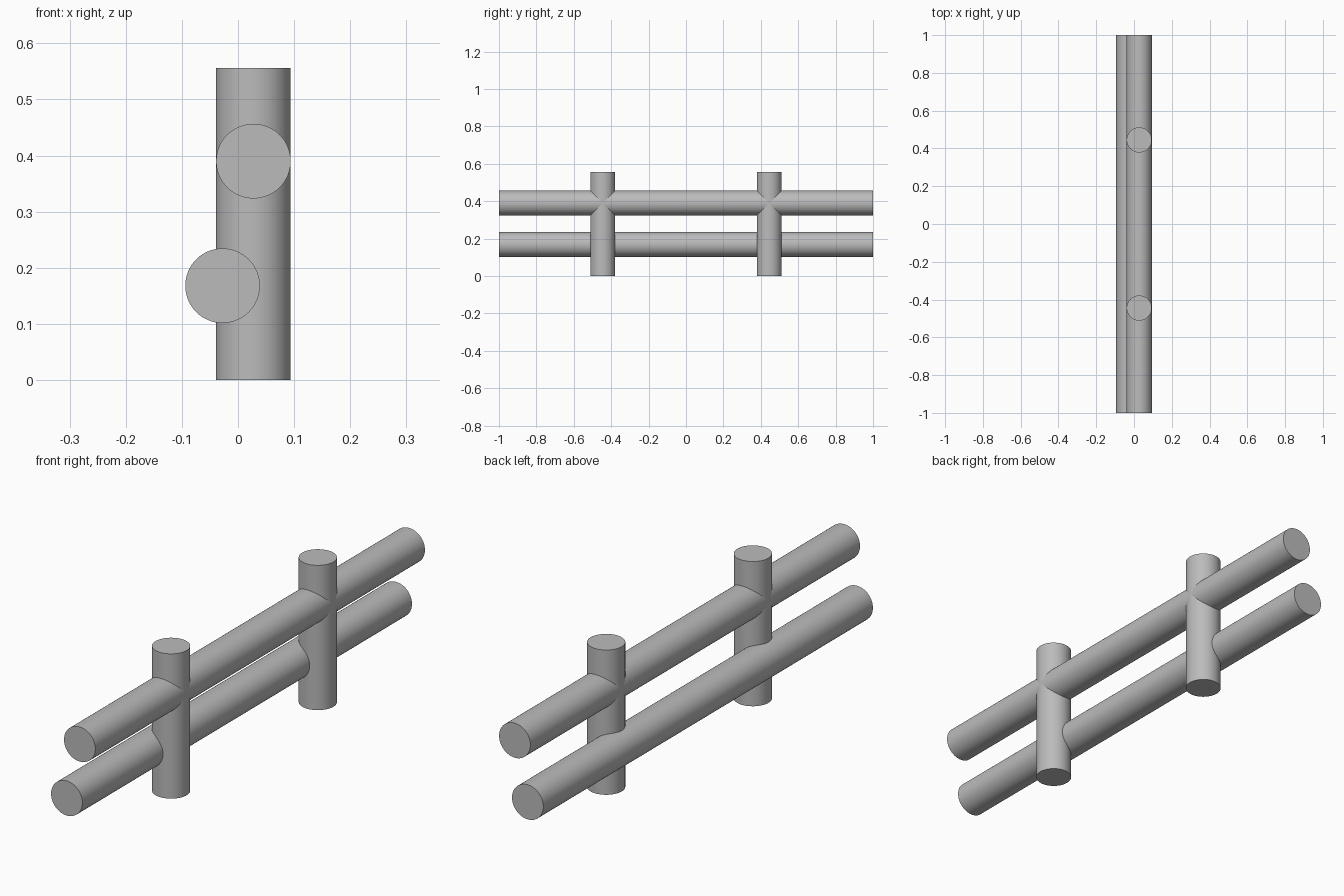
import bpy
import math

cube = bpy.data.objects.get("Cube")
if cube:
    bpy.data.objects.remove(cube, do_unlink=True)

RADIUS = 0.0665
OFFSET = 0.0275      # posts and upper rail sit on +x, lower rail on -x
POST_HEIGHT = 0.556

grey = bpy.data.materials.new("plain grey")
grey.use_nodes = True
colour = (0.5, 0.5, 0.5, 1)
grey.diffuse_color = colour
grey.node_tree.nodes["Principled BSDF"].inputs["Base Color"].default_value = colour


def pole(name, length, location, rotation=(0, 0, 0)):
    """Capped round pole with smooth sides and crisp ends."""
    bpy.ops.mesh.primitive_cylinder_add(vertices=64, radius=RADIUS, depth=length,
                                        location=location, rotation=rotation)
    obj = bpy.context.object
    obj.name = name
    obj.data.materials.append(grey)
    bpy.ops.object.shade_smooth_by_angle(angle=math.radians(30))
    return obj


# Upright posts
for name, y in (("front_post", -0.445), ("back_post", 0.445)):
    pole(name, POST_HEIGHT, (OFFSET, y, POST_HEIGHT / 2))

# Long horizontal rails
along_y = (math.radians(90), 0, 0)
pole("upper_rail", 2, (OFFSET, 0, 0.39), along_y)
pole("lower_rail", 2, (-OFFSET, 0, 0.168), along_y)
